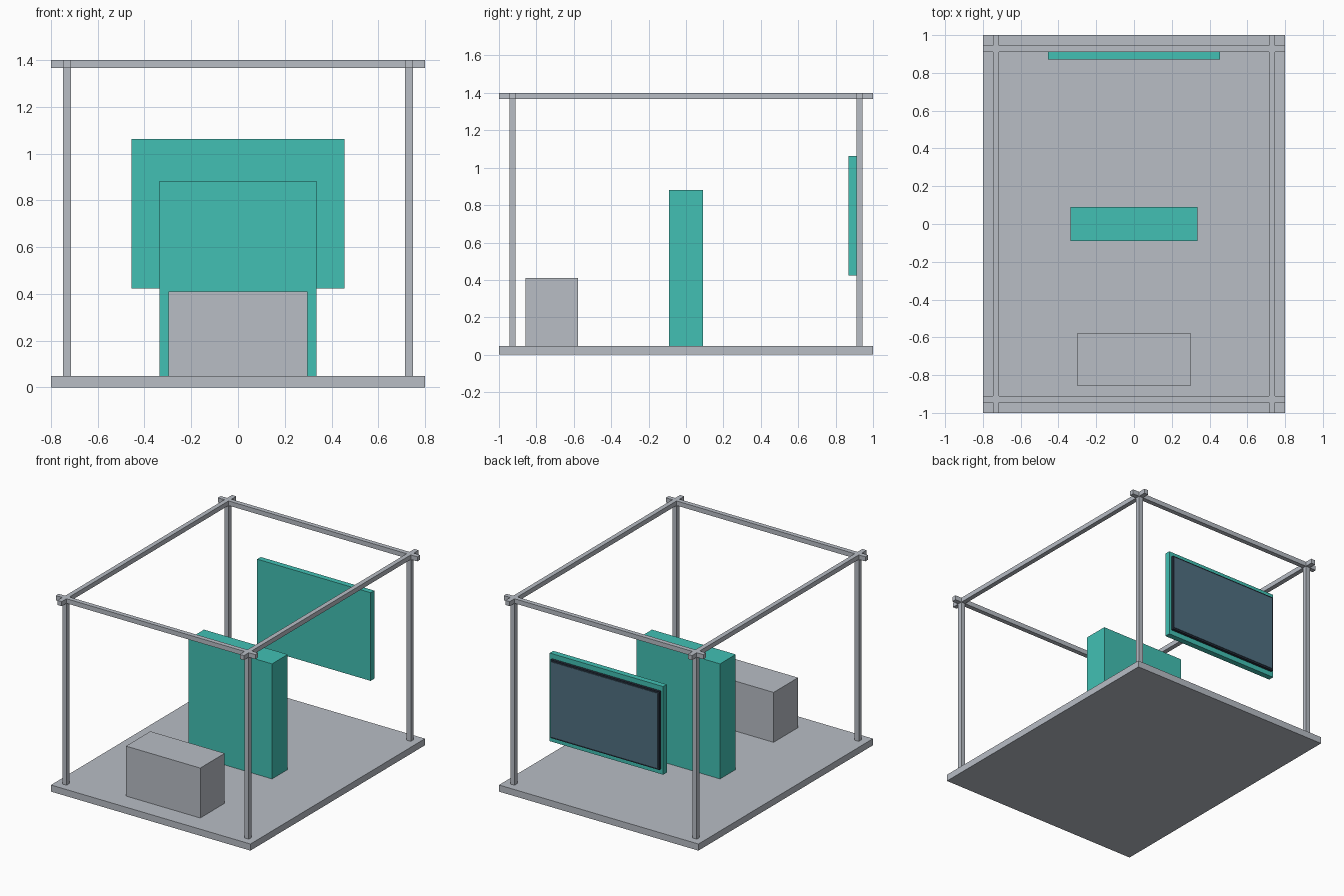
import bpy
import bmesh
from mathutils import Vector

# Remove the default cube
old = bpy.data.objects.get("Cube")
if old:
    bpy.data.objects.remove(old, do_unlink=True)


def material(name, rgb):
    mat = bpy.data.materials.new(name)
    mat.use_nodes = True
    mat.diffuse_color = (*rgb, 1)
    mat.node_tree.nodes["Principled BSDF"].inputs["Base Color"].default_value = (*rgb, 1)
    return mat


GREY = material("light grey", (0.48, 0.51, 0.56))
TEAL = material("teal", (0.054, 0.53, 0.456))
SLATE = material("slate blue", (0.08, 0.16, 0.22))
NAVY = material("dark navy", (0.02, 0.03, 0.048))


def box(name, x, y, z, mat):
    """Box from (min, max) pairs along each axis."""
    low, high = (Vector(corner) for corner in zip(x, y, z))
    bm = bmesh.new()
    bmesh.ops.create_cube(bm, size=1)
    bmesh.ops.scale(bm, vec=high - low, verts=bm.verts)
    bmesh.ops.translate(bm, vec=(low + high) / 2, verts=bm.verts)
    mesh = bpy.data.meshes.new(name)
    bm.to_mesh(mesh)
    bm.free()
    mesh.materials.append(mat)
    obj = bpy.data.objects.new(name, mesh)
    bpy.context.collection.objects.link(obj)
    return obj


def around(centre, half):
    return centre - half, centre + half


WIDTH, DEPTH, HEIGHT = 0.8, 1.0, 1.4      # half width, half depth, full height
FLOOR = 0.048
POST_X, POST_Y, BAR = 0.731, 0.928, 0.0167  # frame centre lines and half bar
BEAM_Z = (HEIGHT - 2 * BAR, HEIGHT)

# Floor slab
box("floor", around(0, WIDTH), around(0, DEPTH), (0, FLOOR), GREY)

# Corner posts and the crossing top beams
for sx, side in ((1, "left"), (-1, "right")):
    box(f"{side}_beam", around(sx * POST_X, BAR), around(0, DEPTH), BEAM_Z, GREY)
    for sy, end in ((-1, "front"), (1, "back")):
        box(f"{end}_{side}_post", around(sx * POST_X, BAR),
            around(sy * POST_Y, BAR), (FLOOR, BEAM_Z[0]), GREY)
for sy, end in ((-1, "front"), (1, "back")):
    box(f"{end}_beam", around(0, WIDTH), around(sy * POST_Y, BAR), BEAM_Z, GREY)

# Standing blocks
box("bench", around(0, 0.298), (-0.858, -0.578), (FLOOR, 0.41), GREY)
box("cabinet", around(0, 0.336), around(0, 0.09), (FLOOR, 0.882), TEAL)

# Hanging display: backing panel, bezel and screen plate facing the back
box("display_panel", around(0, 0.455), (0.87, 0.911), (0.424, 1.063), TEAL)
box("display_bezel", around(0, 0.437), (0.911, 0.93), (0.46, 1.027), NAVY)
box("display_screen", around(0, 0.427), (0.93, 0.934), (0.472, 1.015), SLATE)
